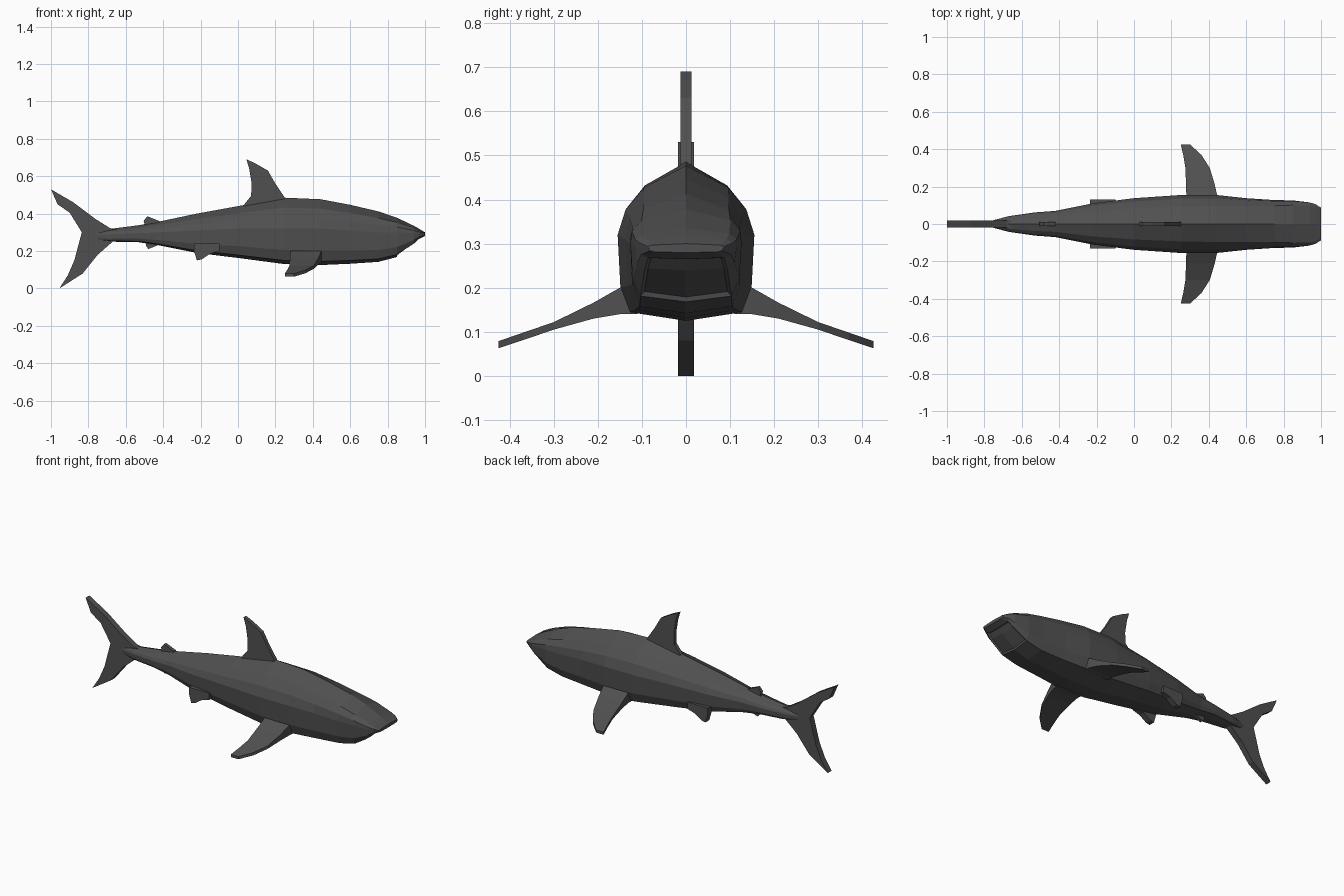
import bpy, bmesh

skin = bpy.data.materials.new("dark_skin")
skin.diffuse_color = (0.08, 0.08, 0.08, 1)


def finish(bm, name):
    bmesh.ops.recalc_face_normals(bm, faces=bm.faces)
    me = bpy.data.meshes.new(name)
    bm.to_mesh(me)
    bm.free()
    me.materials.append(skin)
    ob = bpy.data.objects.new(name, me)
    bpy.context.collection.objects.link(ob)
    return ob


def loft(rings):
    bm = bmesh.new()
    rows = [[bm.verts.new(p) for p in r] for r in rings]
    n = len(rows[0])
    for a, b in zip(rows, rows[1:]):
        for i in range(n):
            j = (i + 1) % n
            bm.faces.new((a[i], a[j], b[j], b[i]))
    bm.faces.new(rows[0])
    bm.faces.new(rows[-1])
    return bm


def plate(name, outline, half, y=0.0):
    # flat fin: side outline in x, z given a thickness
    return finish(loft([[(x, y + s * half, z) for x, z in outline] for s in (-1, 1)]), name)


# body: x, half width, top z, widest z, bottom z, shoulder width ratio
stations = [
    (-0.76, 0.018, 0.305, 0.285, 0.26, 0.6),
    (-0.67, 0.042, 0.32, 0.29, 0.25, 0.6),
    (-0.53, 0.062, 0.338, 0.295, 0.247, 0.6),
    (-0.42, 0.07, 0.358, 0.30, 0.23, 0.6),
    (-0.22, 0.11, 0.40, 0.31, 0.19, 0.6),
    (0.0, 0.138, 0.44, 0.32, 0.163, 0.6),
    (0.25, 0.155, 0.485, 0.32, 0.13, 0.6),
    (0.44, 0.155, 0.477, 0.32, 0.125, 0.62),
    (0.60, 0.138, 0.447, 0.31, 0.132, 0.7),
    (0.75, 0.128, 0.412, 0.30, 0.142, 0.76),
    (0.85, 0.126, 0.378, 0.30, 0.168, 0.8),
    (0.94, 0.115, 0.335, 0.295, 0.233, 0.85),
    (0.97, 0.105, 0.318, 0.293, 0.265, 0.87),
    (1.0, 0.085, 0.30, 0.29, 0.28, 0.9),
]


def ring(x, w, t, m, b, k):
    side = [(k * w, m + 0.68 * (t - m)), ((k + 1.15) / 2 * w, m + 0.36 * (t - m)),
            (w, m), (0.96 * w, m + 0.6 * (b - m)), (0.82 * w, m + 0.9 * (b - m))]
    half = [(0, t)] + side + [(0, b)] + [(-y, z) for y, z in reversed(side)]
    return [(x, y, z) for y, z in half]


bm = loft([ring(*s) for s in stations])
bmesh.ops.recalc_face_normals(bm, faces=bm.faces)
# recessed mouth under the snout
mouth = [f for f in bm.faces
         if 0.85 < f.calc_center_median().x < 0.98 and f.normal.z < -0.3
         and abs(f.calc_center_median().y) < 0.07]
bmesh.ops.inset_region(bm, faces=mouth, thickness=0.008, depth=-0.008, use_even_offset=True)
finish(bm, "body")

# centre-line fins
plate("tail_fin", [(-0.64, 0.315), (-0.68, 0.32), (-0.76, 0.37), (-0.88, 0.46), (-1.0, 0.53),
                   (-0.965, 0.45), (-0.90, 0.405), (-0.835, 0.30), (-0.875, 0.15),
                   (-0.91, 0.07), (-0.955, 0.0), (-0.83, 0.08), (-0.75, 0.18),
                   (-0.67, 0.25), (-0.64, 0.255)], 0.018)
plate("dorsal_fin", [(0.03, 0.42), (0.03, 0.445), (0.07, 0.495), (0.073, 0.56), (0.06, 0.64),
                     (0.045, 0.69), (0.09, 0.67), (0.16, 0.63), (0.20, 0.56),
                     (0.25, 0.485), (0.25, 0.46)], 0.012)
plate("second_dorsal_fin", [(-0.52, 0.325), (-0.50, 0.345), (-0.505, 0.36), (-0.485, 0.386),
                            (-0.42, 0.36), (-0.42, 0.335)], 0.01)
plate("anal_fin", [(-0.50, 0.26), (-0.49, 0.225), (-0.48, 0.21), (-0.45, 0.222),
                   (-0.42, 0.235), (-0.42, 0.26)], 0.01)

# pectoral fins: span y, rear x, lead x, top z, bottom z
spans = [(0.11, 0.28, 0.45, 0.215, 0.14), (0.15, 0.28, 0.445, 0.20, 0.14),
         (0.21, 0.278, 0.432, 0.166, 0.13), (0.30, 0.275, 0.405, 0.122, 0.105),
         (0.37, 0.263, 0.36, 0.098, 0.081), (0.425, 0.25, 0.30, 0.079, 0.063)]
for side, s in (("left", 1), ("right", -1)):
    finish(loft([[(r, s * y, t), (f, s * y, t), (f, s * y, b), (r, s * y, b)]
                 for y, r, f, t, b in spans]), side + "_pectoral_fin")
    # pelvic fins
    plate(side + "_pelvic_fin", [(-0.235, 0.24), (-0.235, 0.20), (-0.22, 0.15), (-0.195, 0.155),
                                 (-0.15, 0.185), (-0.10, 0.20), (-0.10, 0.24)], 0.018, s * 0.112)
